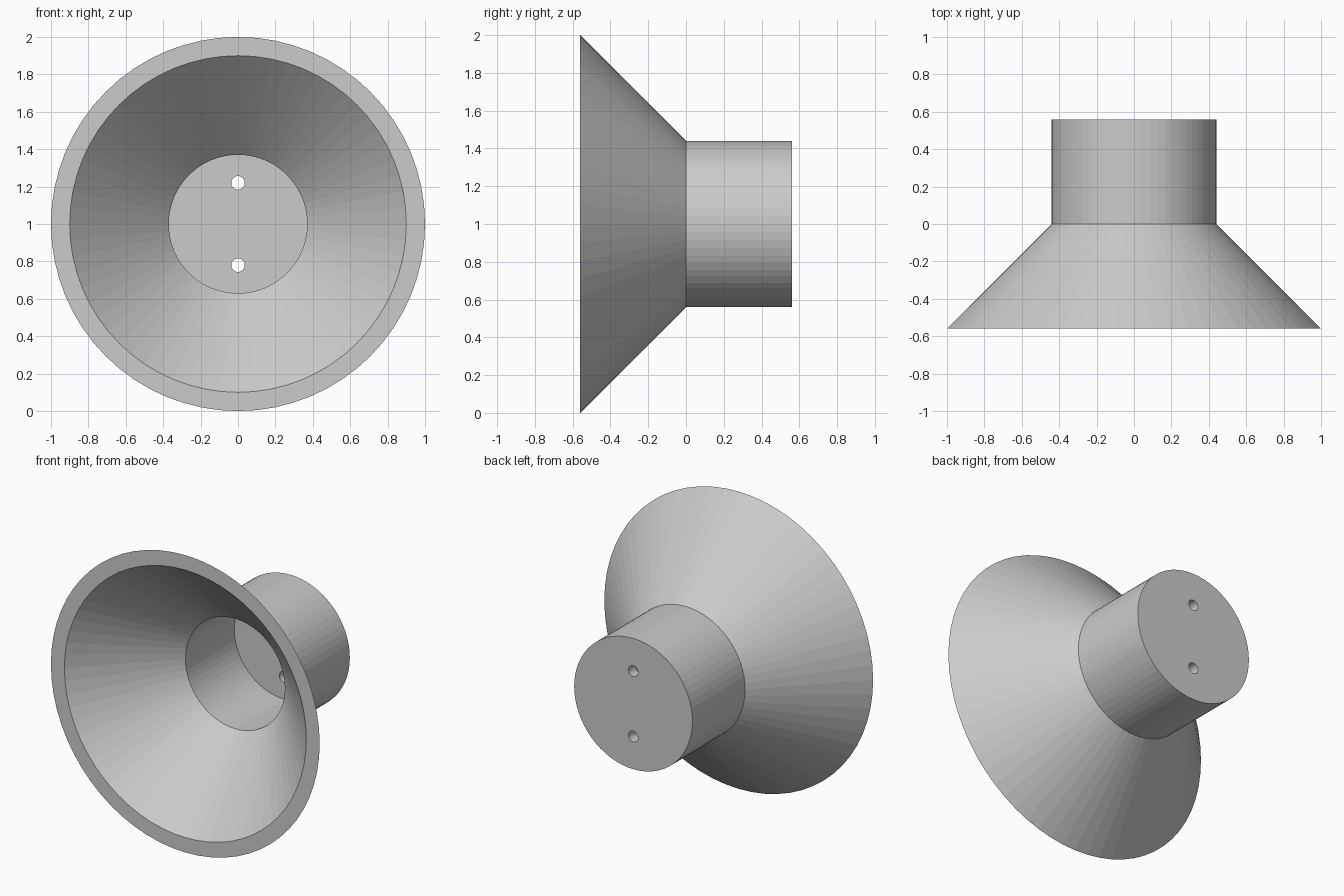
import bpy, bmesh, math
from mathutils import Vector, Matrix

if "Cube" in bpy.data.objects:
    bpy.data.objects.remove(bpy.data.objects["Cube"])

SIDES = 64

# Closed wall section of the flared cup: (radius, y)
profile = [(0, 0.56), (0.44, 0.56), (0.44, 0.0), (1.0, -0.56),
           (0.90, -0.56), (0.37, -0.03), (0.37, 0.49), (0, 0.49)]

# Flared cup: profile turned about the y axis
bm = bmesh.new()
verts = [bm.verts.new((r, y, 0)) for r, y in profile]
edges = [bm.edges.new(pair) for pair in zip(verts, verts[1:])]
bmesh.ops.spin(bm, geom=verts + edges, cent=(0, 0, 0), axis=(0, 1, 0),
               angle=math.tau, steps=SIDES, use_duplicate=False)
bmesh.ops.remove_doubles(bm, verts=bm.verts, dist=0.0005)
bmesh.ops.recalc_face_normals(bm, faces=bm.faces)
bmesh.ops.translate(bm, verts=bm.verts, vec=(0, 0, 1))
mesh = bpy.data.meshes.new("flared_cup")
bm.to_mesh(mesh)
bm.free()
cup = bpy.data.objects.new("flared_cup", mesh)
bpy.context.collection.objects.link(cup)

# Two screw holes through the back plate
bm = bmesh.new()
for z in (0.78, 1.22):
    place = Matrix.Translation(Vector((0, 0.52, z))) @ Matrix.Rotation(math.pi / 2, 4, 'X')
    bmesh.ops.create_cone(bm, cap_ends=True, segments=32, radius1=0.036,
                          radius2=0.036, depth=0.3, matrix=place)
mesh = bpy.data.meshes.new("screw_hole_cutter")
bm.to_mesh(mesh)
bm.free()
cutter = bpy.data.objects.new("screw_hole_cutter", mesh)
bpy.context.collection.objects.link(cutter)
cutter.hide_render = True
cutter.hide_viewport = True

cut = cup.modifiers.new("screw_holes", 'BOOLEAN')
cut.operation = 'DIFFERENCE'
cut.solver = 'EXACT'
cut.object = cutter
